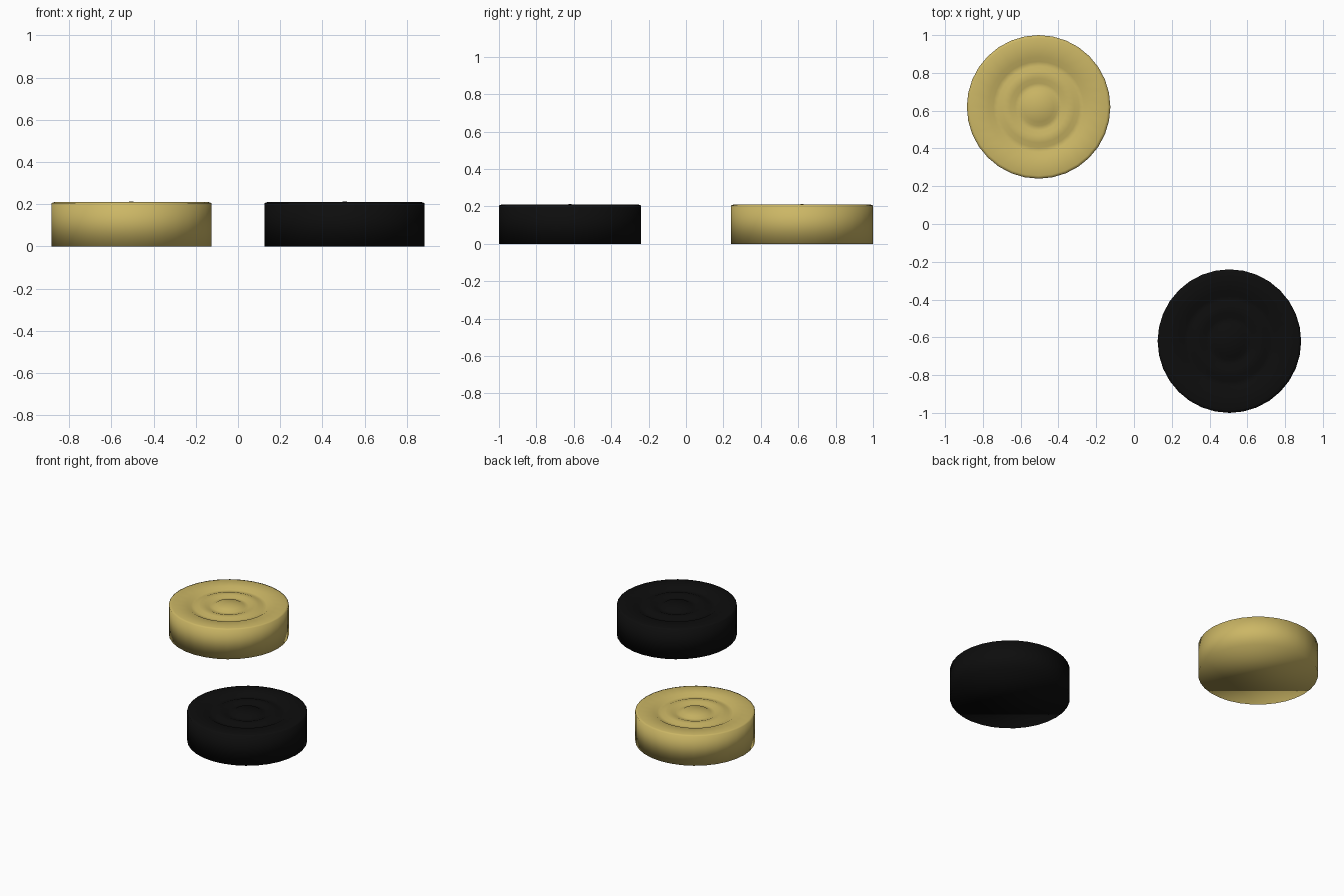
import bpy, bmesh, math

if "Cube" in bpy.data.objects:
    bpy.data.objects.remove(bpy.data.objects["Cube"])

SEG = 32
# Top profile from the rim inward: (radius, height)
PROFILE = [(0.38, 0.0), (0.38, 0.205), (0.365, 0.21), (0.265, 0.21), (0.24, 0.195), (0.215, 0.195),
           (0.19, 0.205), (0.15, 0.205), (0.125, 0.195), (0.10, 0.195), (0.08, 0.208)]


def material(name, color):
    m = bpy.data.materials.new(name)
    m.diffuse_color = (*color, 1)
    m.use_nodes = True
    m.node_tree.nodes["Principled BSDF"].inputs["Base Color"].default_value = m.diffuse_color
    return m


def checker(name, x, y, mat):
    """Lathed disc with concentric grooves, smooth all over."""
    bm = bmesh.new()
    rings = [[bm.verts.new((r * math.cos(2 * math.pi * i / SEG),
                            r * math.sin(2 * math.pi * i / SEG), z)) for i in range(SEG)]
             for r, z in PROFILE]
    for a, b in zip(rings, rings[1:]):
        for i in range(SEG):
            j = (i + 1) % SEG
            bm.faces.new((a[i], a[j], b[j], b[i]))
    # raised centre and flat base
    tip = bm.verts.new((0, 0, 0.212))
    for i in range(SEG):
        bm.faces.new((rings[-1][i], rings[-1][(i + 1) % SEG], tip))
    bm.faces.new(rings[0][::-1])
    for f in bm.faces:
        f.smooth = True
    me = bpy.data.meshes.new(name)
    bm.to_mesh(me)
    bm.free()
    me.materials.append(mat)
    ob = bpy.data.objects.new(name, me)
    ob.location = (x, y, 0)
    bpy.context.collection.objects.link(ob)


checker("gold_checker", -0.505, 0.62, material("gold", (0.60, 0.47, 0.13)))
checker("black_checker", 0.505, -0.62, material("black", (0.004, 0.004, 0.004)))
